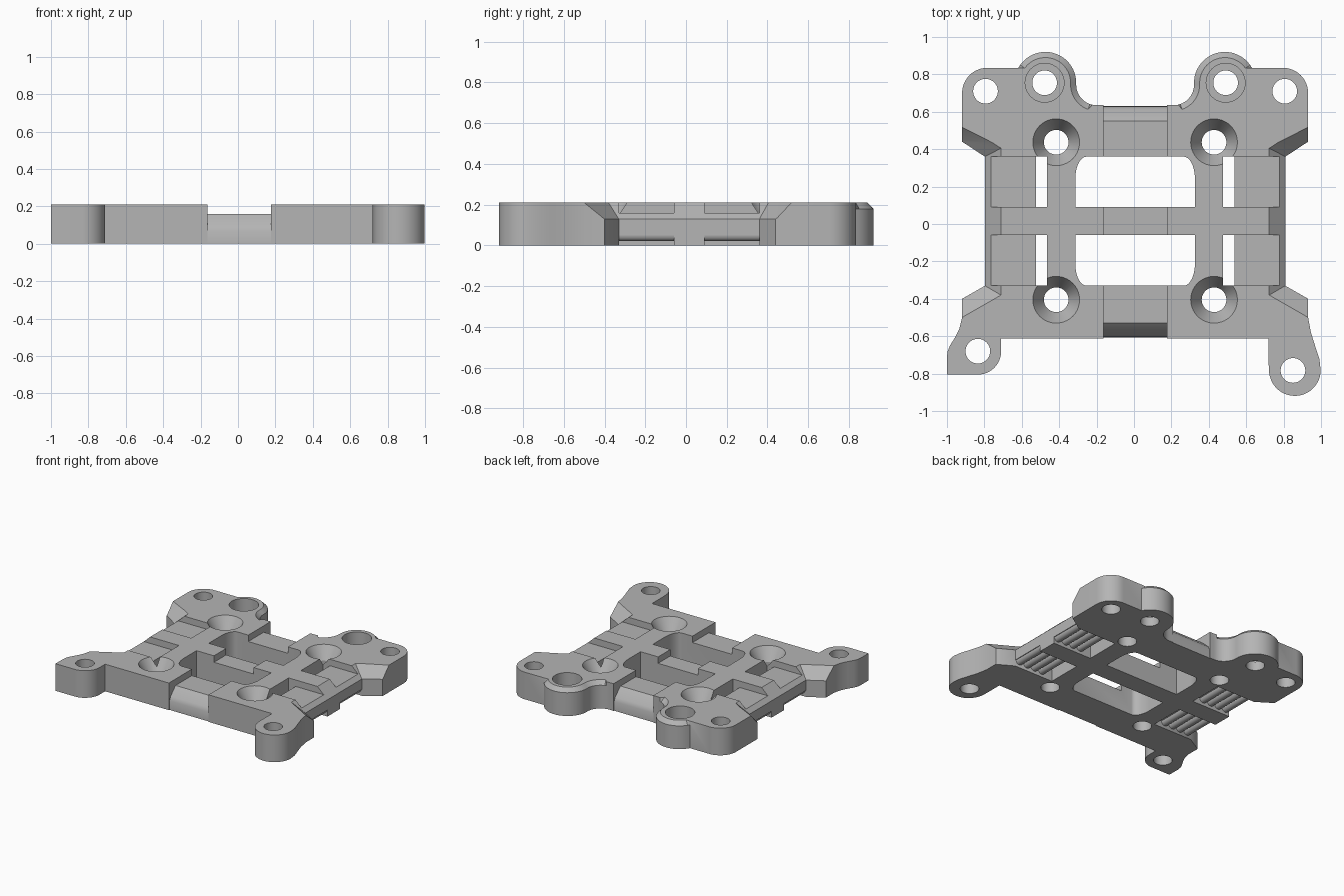
import bpy, bmesh
from math import sin, cos, radians

if "Cube" in bpy.data.objects:
    bpy.data.objects.remove(bpy.data.objects["Cube"])

H = 0.21          # plate thickness
CX, CY = 0.006, 0.015   # mirror lines of the frame

grey = bpy.data.materials.new("plain grey")
grey.use_nodes = True
grey.diffuse_color = (0.46, 0.46, 0.46, 1)
grey.node_tree.nodes["Principled BSDF"].inputs["Base Color"].default_value = (0.46, 0.46, 0.46, 1)


def finish(name, bm):
    bmesh.ops.recalc_face_normals(bm, faces=bm.faces)
    mesh = bpy.data.meshes.new(name)
    bm.to_mesh(mesh)
    bm.free()
    mesh.materials.append(grey)
    ob = bpy.data.objects.new(name, mesh)
    ob.location.x = CX
    bpy.context.collection.objects.link(ob)
    return ob


def extrude(bm, points, offset):
    """Close a planar loop of 3D points and extrude it into a prism."""
    face = bm.faces.new([bm.verts.new(p) for p in points])
    top = bmesh.ops.extrude_face_region(bm, geom=[face])["geom"]
    moved = [v for v in top if isinstance(v, bmesh.types.BMVert)]
    bmesh.ops.translate(bm, vec=offset, verts=moved)


def slab(name, outline, z0, z1):
    bm = bmesh.new()
    extrude(bm, [(x, y, z0) for x, y in outline], (0, 0, z1 - z0))
    return finish(name, bm)


def arc(cx, cy, rx, a0, a1, n=14, ry=None):
    ry = ry or rx
    angles = [radians(a0 + (a1 - a0) * i / n) for i in range(n + 1)]
    return [(cx + rx * cos(a), cy + ry * sin(a)) for a in angles]


def lathe(name, x, y, profile, n=40):
    """Turned cutter from (radius, height) pairs."""
    bm = bmesh.new()
    rings = [[bm.verts.new((x + px, y + py, z)) for px, py in arc(0, 0, r, 0, 360, n)[:-1]]
             for r, z in profile]
    for a, b in zip(rings, rings[1:]):
        for i in range(n):
            j = (i + 1) % n
            bm.faces.new((a[i], a[j], b[j], b[i]))
    bm.faces.new(rings[0])
    bm.faces.new(rings[-1])
    return finish(name, bm)


def flip(points):
    return [(-x, y) for x, y in reversed(points)]


# Frame outline: rear half mirrored, two different front tabs
rear = [(0.925, -0.5), (0.925, -0.4), (0.803, -0.33), (0.803, 0.36), (0.925, 0.44)]
rear += arc(0.79, 0.70, 0.135, 0, 90)
rear += arc(0.48, 0.755, 0.165, 29, 180, 24)
rear += arc(0.205, 0.745, 0.11, 0, -90)
left_tab = [(0.714, -0.612), (0.714, -0.75)] + arc(0.854, -0.781, 0.138, 180, 360, 24)
left_tab += [(0.985, -0.72), (0.965, -0.66), (0.94, -0.58)]
right_tab = [(-0.94, -0.56), (-0.965, -0.61), (-0.99, -0.65), (-1.002, -0.68), (-1.006, -0.71),
             (-1.006, -0.805)]
right_tab += arc(-0.841, -0.68, 0.125, -90, 0) + [(-0.716, -0.612)]
bm = bmesh.new()
extrude(bm, [(x, y, 0) for x, y in left_tab + rear + flip(rear) + right_tab], (0, 0, H))

# Chamfer along the rear screw bosses
rim = [e for e in bm.edges if all(v.co.z > 0.2 and v.co.y > 0.63 and abs(v.co.x) < 0.63
                                  for v in e.verts)
       and not all(v.co.y < 0.64 for v in e.verts)]
bmesh.ops.bevel(bm, geom=rim, offset=0.03, segments=1, affect='EDGES')
frame = finish("frame", bm)

cutters = []

# Centre windows and side openings
for s in (1, -1):
    half = [(0.32, 0.075)] + arc(0.26, 0.225, 0.06, 0, 90, 10, 0.12)
    win = [(x, CY + s * y) for x, y in half + flip(half)]
    cutters.append(slab("window_cutter", win, -0.1, 0.4))
    for m in (1, -1):
        box = [(0.47, 0.075), (0.9, 0.075), (0.9, 0.345), (0.47, 0.345)]
        box = [(m * x, CY + s * y) for x, y in box]
        cutters.append(slab("side_opening_cutter", box, -0.1, 0.4))

# Shallow channel down the middle, rounded off at both ends
bm = bmesh.new()
ends = [(-0.7, 0.4), (-0.7, -0.05), (-0.607, -0.05), (-0.604, 0.07), (-0.59, 0.1), (-0.53, 0.16),
        (0.55, 0.16), (0.615, 0.1), (0.628, 0.07), (0.632, -0.05), (0.75, -0.05), (0.75, 0.4)]
extrude(bm, [(-0.17, y, z) for y, z in ends], (0.34, 0, 0))
cutters.append(finish("channel_cutter", bm))

# Sloped upper edges on both sides
low = [(0.94, 0.45), (0.803, 0.36), (0.803, -0.33), (0.94, -0.409)]
high = [(0.94, 0.525), (0.717, 0.405), (0.717, -0.38), (0.94, -0.508)]
for m in (1, -1):
    bm = bmesh.new()
    for (ax, ay), (bx, by) in zip(low, high):
        for t in (0, 1.5):
            bm.verts.new((m * (ax + (bx - ax) * t), ay + (by - ay) * t, 0.13 + 0.08 * t))
        if ax > 0.9:
            for t in (0, 1.5):
                bm.verts.new((m * 0.96, ay + (by - ay) * t, 0.13 + 0.08 * t))
    bmesh.ops.convex_hull(bm, input=bm.verts)
    cutters.append(finish("slope_cutter", bm))

# Plain, countersunk and counterbored holes
R = 0.066
plain = [(R, -0.1), (R, 0.4)]
sunk = [(R, -0.1), (R, 0.11), (0.125, H), (0.125, 0.4)]
bored = [(R, -0.1), (R, 0.07), (0.104, 0.07), (0.104, 0.4)]
holes = [(-0.841, -0.68, plain), (0.844, -0.783, plain)]
for m in (1, -1):
    holes += [(m * 0.8, 0.71, plain), (m * 0.484, 0.755, bored),
              (m * 0.422, 0.437, sunk), (m * 0.422, -0.405, sunk)]
for x, y, profile in holes:
    cutters.append(lathe("hole_cutter", x, y, profile))

# Apply all cuts to the frame
bpy.context.view_layer.objects.active = frame
for c in cutters:
    c.hide_render = True
    mod = frame.modifiers.new("cut", 'BOOLEAN')
    mod.operation, mod.solver, mod.object = 'DIFFERENCE', 'EXACT', c
    bpy.ops.object.modifier_apply(modifier=mod.name)
for c in cutters:
    bpy.data.objects.remove(c)

# Lowered strap pads with rounded ribs underneath
parts = [frame]
for side, m in (("left", 1), ("right", -1)):
    for end, s in (("rear", 1), ("front", -1)):
        y0 = CY + s * 0.075
        bm = bmesh.new()
        pad = [(0.53, 0.05), (0.53, 0.16), (0.771, 0.16), (0.803, 0.13), (0.803, 0.05)]
        extrude(bm, [(m * x, y0, z) for x, z in pad], (0, s * 0.27, 0))
        parts.append(finish(f"{side}_{end}_pad", bm))
        bm = bmesh.new()
        for i in range(4):
            rib = arc(m * (0.564 + 0.068 * i), 0.051, 0.03, 180, 360, 10)
            extrude(bm, [(x, y0, z) for x, z in rib], (0, s * 0.27, 0))
        parts.append(finish(f"{side}_{end}_ribs", bm))

bpy.ops.object.select_all(action='DESELECT')
for ob in parts:
    ob.select_set(True)
bpy.context.view_layer.objects.active = frame
bpy.ops.object.shade_smooth_by_angle(angle=radians(30))
